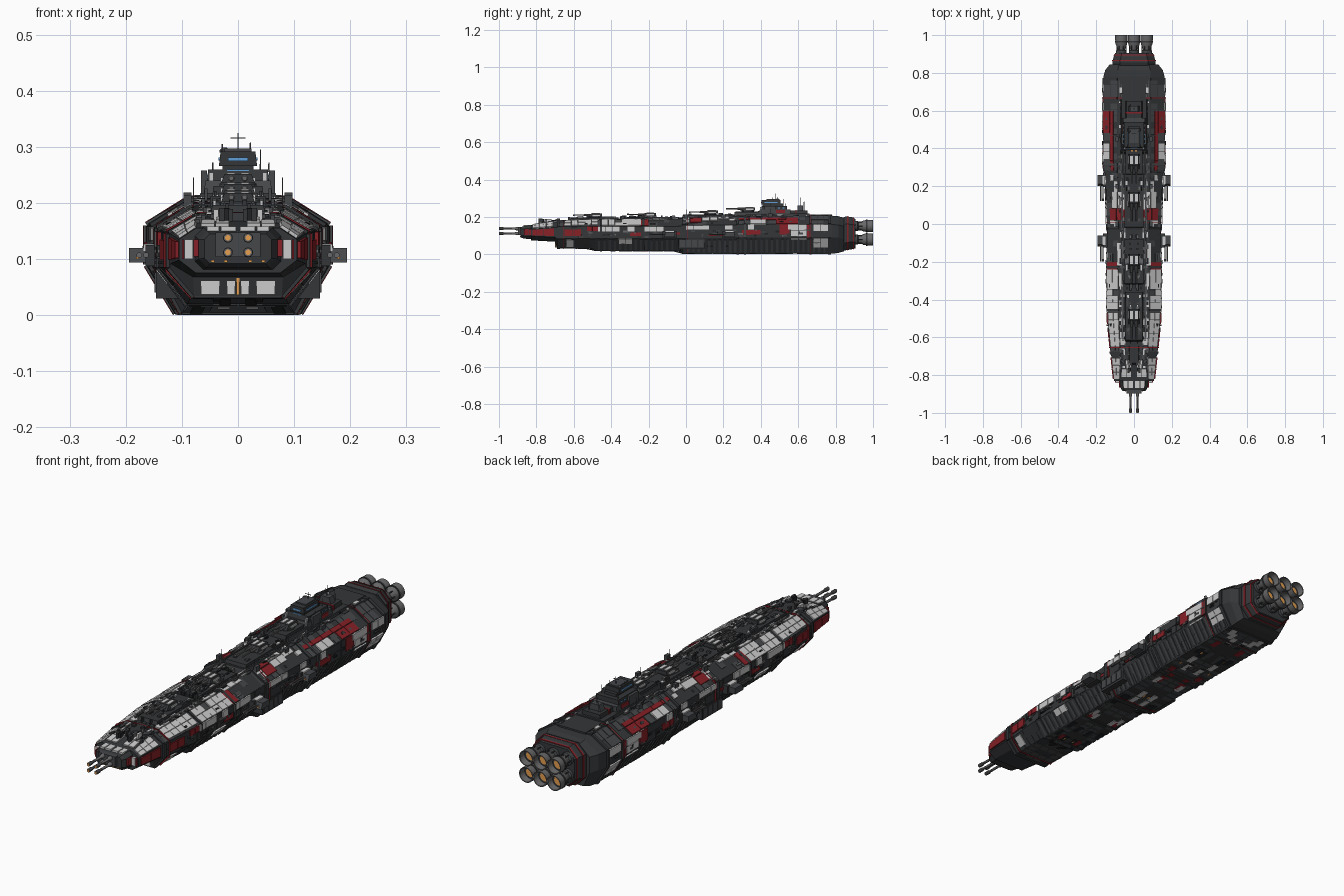
import bpy, bmesh, math, random
from mathutils import Vector, Matrix
random.seed(7)
COL = {'dark': (.035, .037, .04), 'mid': (.06, .063, .068), 'black': (.015, .016, .018), 'white': (.52, .52, .51),
       'red': (.24, .015, .02), 'orange': (.8, .35, .08), 'blue': (.12, .35, .7), 'steel': (.14, .14, .145)}
mats, parts = {}, {}
for k, c in COL.items():
    mats[k] = bpy.data.materials.new(k)
    mats[k].diffuse_color = (*c, 1)

def part(name, col):
    return parts.setdefault((name, col), bmesh.new())

def prism(bm, rings, closed=False):
    """Skin a list of equal point rings, capping the ends."""
    vs = [[bm.verts.new(p) for p in r] for r in rings]
    n = len(vs[0])
    for a, b in zip(vs, vs[1:] + (vs[:1] if closed else [])):
        for i in range(n):
            bm.faces.new((a[i], a[(i+1) % n], b[(i+1) % n], b[i]))
    if not closed:
        bm.faces.new(vs[0]); bm.faces.new(vs[-1])

def box(name, col, x0, x1, y0, y1, z0, z1, mirror=False, taper=0, rake=0):
    """Box; taper narrows the top in x, rake pulls the top front edge back."""
    for s in ((1, -1) if mirror else (1,)):
        lo = [(s*x, y, z0) for x, y in ((x0, y0), (x1, y0), (x1, y1), (x0, y1))]
        hi = [(s*x, y, z1) for x, y in ((x0+taper, y0+rake), (x1-taper, y0+rake), (x1-taper, y1), (x0+taper, y1))]
        prism(part(name, col), [lo, hi])

def lathe(name, col, centre, prof, n=12, axis='Y', closed=False):
    """Revolve (radius, distance) pairs around an axis through centre."""
    rings = []
    for r, d in prof:
        ring = []
        for i in range(n):
            a = 2*math.pi*(i+.5)/n
            u, v = r*math.cos(a), r*math.sin(a)
            ring.append(Vector(centre) + Vector((u, d, v) if axis == 'Y' else (u, v, d)))
        rings.append(ring)
    prism(part(name, col), rings, closed)

# Hull stations: y, bottom half width, bottom z, side half width, side low z, side high z, deck half width, deck z
ST = [(-.83, .075, .075, .105, .098, .135, .075, .155), (-.70, .08, .068, .12, .092, .145, .07, .175),
      (-.69, .078, .034, .122, .085, .145, .07, .175), (-.5, .085, .03, .14, .085, .15, .08, .184),
      (-.485, .09, .02, .14, .085, .15, .08, .184), (-.25, .09, .018, .143, .085, .15, .08, .187),
      (-.03, .09, .018, .138, .085, .15, .08, .19), (-.02, .1, .005, .143, .085, .155, .08, .193),
      (.25, .103, .004, .15, .088, .157, .085, .2), (.31, .11, .004, .162, .09, .16, .088, .203),
      (.78, .11, .004, .162, .09, .16, .088, .207), (.815, .108, .008, .152, .09, .157, .086, .204),
      (.845, .1, .017, .128, .08, .15, .08, .195)]

def half(st):
    _, wb, zb, wm, z1, z2, wt, zt = st
    return [(0, zb), (wb, zb), (wm, z1), (wm, z2), (wt, zt), (0, zt)]

def hull_pt(y, s):
    """Point on the hull at y; s runs 0 (keel) .. 5 (deck centre)."""
    i = max(0, min(len(ST)-2, sum(st[0] <= y for st in ST)-1))
    f = (y-ST[i][0])/(ST[i+1][0]-ST[i][0])
    h = [Vector(a).lerp(Vector(b), f) for a, b in zip(half(ST[i]), half(ST[i+1]))]
    k = min(4, int(s+1e-6))
    p = h[k].lerp(h[k+1], s-k)
    return Vector((p.x, y, p.y))

def plate(name, col, y0, y1, s0, s1, t=.004):
    """Raised plate lying on one hull facet, on both sides."""
    q = [hull_pt(y0, s0), hull_pt(y1, s0), hull_pt(y1, s1), hull_pt(y0, s1)]
    n = (q[2]-q[0]).cross(q[3]-q[1]).normalized()
    if n.dot(Vector((q[0].x+q[2].x, 0, q[0].z+q[2].z-.21))) < 0:
        n = -n
    if s1 <= 1.01:
        t = min(t, .0035)
    for m in (1, -1):
        prism(part(name, col), [[((p+n*d).x*m, (p+n*d).y, (p+n*d).z) for p in q] for d in (-.003, t)])

def field(name, col, y0, y1, s0, s1, ny, ns, prob=1., t=.004, gap=.0018):
    for i in range(ny):
        for j in range(ns):
            if random.random() < prob:
                a, b = y0+(y1-y0)*i/ny, y0+(y1-y0)*(i+1)/ny
                c, d = s0+(s1-s0)*j/ns, s0+(s1-s0)*(j+1)/ns
                plate(name, col, a+gap/2, b-gap/2, c+.015, d-.015, t+random.random()*.0012)

# Main hull
prism(part('main_hull', 'dark'), [[(x, st[0], z) for x, z in half(st)[:-1] if x] +
      [(-x, st[0], z) for x, z in reversed(half(st)) if x] for st in ST])
# Base plating of dark tiles over every facet
for s in range(5):
    field('hull_tiles', 'mid' if s in (0, 3) else 'dark', -.68, .77, s, s+1, 44, 2, .5, .0012)
# Frame rings and red trim lines
for y, w, c in ((-.69, .016, 'dark'), (-.46, .01, 'dark'), (-.235, .012, 'dark'), (-.02, .02, 'dark'), (.27, .014, 'dark'),
                (.31, .01, 'mid'), (.66, .012, 'dark'), (.665, .004, 'red'), (.76, .014, 'dark'), (-.655, .004, 'red'), (.005, .004, 'red')):
    for s in range(5):
        plate('frame_rings', c, y, y+w, s, s+1, .007 if c == 'red' else .006)
# Vertical ribs on the lower flanks
for i in range(44):
    y = -.47+i*.028
    if not -.06 < y < 0:
        plate('flank_ribs', 'mid', y, y+.012, 1.08, 1.9, .004)
# White, red armour: y0, y1, s0, s1, rows along y, rows around, fill
W = [(-.82, -.71, 3.05, 4, 3, 2, 1), (-.81, -.72, 4.1, 4.8, 2, 2, .9), (-.65, -.47, 3.1, 4, 5, 2, .95), (-.45, -.24, 3, 4, 6, 2, .95),
     (-.47, -.12, 2.55, 3, 9, 1, .9), (-.64, -.5, 4, 4.4, 4, 1, .7), (-.44, -.26, 4, 4.3, 5, 1, .7), (-.22, -.1, 3.45, 4.25, 3, 2, .8),
     (.085, .17, 3.5, 4.4, 2, 2, 1), (.17, .26, 3.4, 4, 3, 2, .7), (-.05, .02, 3.3, 4, 2, 2, .5), (.3, .47, 3, 3.5, 4, 1, .8),
     (.33, .58, 2.6, 3, 7, 1, .6), (.56, .645, 1.9, 2.0, 2, 1, 1), (.56, .645, 2.1, 3, 2, 2, 1), (.68, .755, 4.4, 4.85, 1, 1, 1),
     (.68, .76, 1.4, 2, 2, 2, .8), (.68, .76, 2, 3, 2, 2, .8), (.0, .25, 2.65, 3, 6, 1, .5), (-.68, -.6, 1.2, 1.9, 2, 1, .8), (-.4, -.25, 1.6, 2, 4, 1, .7)]
R = [(-.82, -.705, 2.1, 2.9, 2, 1, 1), (-.65, -.56, 2.2, 2.8, 2, 1, 1), (-.56, -.47, 2.6, 3, 3, 1, .8), (.02, .083, 3.3, 4.4, 1, 2, 1),
     (.27, .6, 3.5, 3.75, 5, 1, 1), (.48, .6, 3, 3.5, 2, 1, 1), (.645, .66, 2, 3, 1, 2, 1), (-.25, -.2, 3, 3.9, 1, 1, 1),
     (-.12, -.03, 2.3, 2.5, 2, 1, 1), (.12, .3, 2.15, 2.3, 3, 1, .9), (.3, .4, 2.2, 2.6, 2, 1, 1), (.5, .555, 2.2, 3, 1, 1, 1), (-.3, -.24, 2.2, 2.5, 1, 1, 1)]
for a in W:
    field('white_armour', 'white', *a, t=.0055)
for a in R:
    field('red_armour', 'red', *a, t=.005)
# Belly panels
for i in range(40):
    y, s = random.uniform(-.6, .72), random.uniform(.05, .75)
    c = random.choice(['white', 'red', 'black', 'black', 'mid', 'orange'])
    k = .3 if c == 'orange' else 1
    plate('belly_panels', c, y, y+.05*k, s, s+.22*k, .0025)

# Bow block, its plating and the four long guns
def octo(y, w, z0, z1, c):
    return [(w-c, y, z0), (w, y, z0+c), (w, y, z1-c), (w-c, y, z1), (c-w, y, z1), (-w, y, z1-c), (-w, y, z0+c), (c-w, y, z0)]
prism(part('bow_block', 'dark'), [octo(-.82, .078, .08, .157, .015), octo(-.87, .07, .085, .15, .015), octo(-.885, .06, .092, .145, .01)])
for x0, x1 in ((.004, .03), (.034, .055)):
    box('bow_armour', 'white', x0, x1, -.868, -.83, .14, .158, True)
box('bow_side_armour', 'red', .06, .079, -.865, -.83, .105, .135, True)
box('bow_cheek', 'white', .08, .095, -.842, -.82, .1, .135, True)
box('bow_cheek_trim', 'red', .096, .1, -.84, -.82, .1, .135, True)
box('bow_gun_mount', 'mid', -.04, .04, -.898, -.87, .104, .147)
for x in (-.018, .018):
    for z in (.112, .138):
        lathe('bow_guns', 'steel', (x, 0, z), [(.009, -.88), (.009, -.91), (.0055, -.915), (.0055, -.975), (.008, -.977), (.008, -.999)], 10)
        lathe('gun_muzzles', 'orange', (x, 0, z), [(.005, -.99), (.005, -1)], 10)
for x in (-.045, -.022, .022, .045):
    box('bow_lights', 'orange', x-.003, x+.003, -.888, -.88, .094, .098)
# Lower bow face
for x0, x1 in ((.005, .02), (.033, .066)):
    box('chin_armour', 'white', x0, x1, -.698, -.685, .037, .066, True)
box('chin_light', 'orange', -.003, .003, -.7, -.685, .036, .066)

# Spine decks, stepping up toward the tower
for y0, y1, w, z in ((-.75, -.64, .03, .183), (-.63, -.36, .052, .196), (-.33, -.08, .055, .2), (-.03, .28, .055, .212), (.25, .4, .05, .23), (.65, .78, .07, .214)):
    box('spine_decks', 'dark', -w, w, y0, y1, .16, z, taper=.006, rake=.015)
    box('spine_rails', 'mid', w+.004, w+.01, y0+.01, y1-.01, .17, z-.004, True)
# Deck greebles
for i in range(230):
    y, x = random.uniform(-.78, .76), random.uniform(.012, .08)
    z = hull_pt(y, 4.5).z
    if x < .045:
        z = .183 if y < -.63 else .196 if y < -.34 else .2 if y < -.03 else .212
    if y > .28 and x < .06:
        continue
    a, b, h = random.uniform(.003, .009), random.uniform(.004, .016), random.uniform(.003, .009)
    box('deck_fittings', random.choice(['dark', 'mid', 'mid', 'steel', 'black', 'white']), x-a, x+a*.7, y-b, y+b, z-.02, z+h, True)
for x in (.062, .068):
    for y0, y1 in ((-.6, -.26), (-.2, .24), (.32, .74)):
        lathe('deck_pipes', 'steel', (x, 0, hull_pt((y0+y1)/2, 4.5).z+.005), [(.0022, y0), (.0022, y1)], 6)
        lathe('deck_pipes', 'steel', (-x, 0, hull_pt((y0+y1)/2, 4.5).z+.005), [(.0022, y0), (.0022, y1)], 6)

# Main turrets along the spine
for y, z in ((-.49, .196), (-.2, .2), (.13, .212), (.33, .23)):
    lathe('turret_rings', 'mid', (0, y, z), [(.034, -.01), (.034, .004), (.028, .007)], 16, 'Z')
    box('turret_houses', 'dark', -.03, .03, y-.04, y+.04, z+.006, z+.022, taper=.006, rake=.022)
    box('turret_roofs', 'white', .005, .02, y-.012, y+.03, z+.02, z+.0245, True)
    box('turret_cheeks', 'white', .024, .031, y-.01, y+.03, z+.007, z+.015, True)
    for x in (-.012, .012):
        lathe('turret_guns', 'steel', (x, y, z+.014), [(.006, -.02), (.006, -.055), (.0032, -.058), (.0032, -.105), (.0045, -.106), (.0045, -.115)], 8)

# Side sponson guns
for y in (.23, -.09):
    box('sponson_arms', 'dark', .13, .165, y-.035, y+.04, .088, .125, True)
    box('sponson_turrets', 'mid', .158, .194, y-.028, y+.03, .094, .12, True, rake=.01)
    box('sponson_roofs', 'white', .15, .168, y-.02, y+.025, .11, .1265, True)
    box('sponson_lights', 'orange', .176, .182, y-.03, y-.02, .1, .104, True)
    for x in (.164, .176, -.164, -.176):
        lathe('sponson_guns', 'steel', (x, y, .107), [(.0035, 0), (.0035, -.095), (.005, -.097), (.005, -.108)], 8)
# Flank bays and small side fittings
box('flank_bays', 'dark', .1, .146, -.04, .1, .03, .082, True)
for i in range(4):
    box('bay_doors', 'mid', .14, .149, -.033+i*.033, -.006+i*.033, .04, .076, True)
for i in range(90):
    y, s = random.uniform(-.6, .74), random.choice([2.1, 2.25, 2.4, 2.5, 3.2])
    plate('flank_fittings', random.choice(['mid', 'black', 'steel', 'dark']), y, y+random.uniform(.006, .03), s, s+random.uniform(.05, .15), random.uniform(.004, .008))
for y, z in ((.0, .2), (.2, .2), (.45, .205)):
    box('point_defence', 'mid', .083, .097, y-.012, y+.012, .17, z+.014, True)
    box('whip_masts', 'steel', .0785, .08, y, y+.0015, .19, z+.04, True)

# Command tower
box('tower_base', 'dark', -.075, .075, .36, .66, .19, .218, taper=.008, rake=.02)
box('tower_lower', 'mid', -.062, .062, .385, .56, .21, .24, taper=.004, rake=.01)
box('tower_middle', 'dark', -.056, .056, .4, .54, .235, .26, taper=.003, rake=.008)
box('tower_armour', 'white', .044, .052, .395, .41, .224, .254, True)
box('tower_side_armour', 'red', .05, .062, .43, .53, .222, .238, True)
box('tower_wings', 'mid', .055, .066, .42, .48, .215, .258, True)
box('tower_neck', 'dark', -.028, .028, .41, .52, .255, .272)
box('bridge', 'dark', -.034, .034, .405, .505, .266, .292, taper=.003)
box('bridge_roof', 'mid', -.024, .024, .43, .5, .29, .297)
box('bridge_windows', 'blue', -.018, .018, .402, .41, .275, .281)
box('bridge_side_windows', 'blue', .03, .0345, .42, .49, .276, .281, True)
box('lower_windows', 'blue', -.02, .02, .405, .415, .257, .26)
box('tower_lamps', 'orange', .006, .016, .385, .4, .226, .232, True)
for i in range(5):
    box('tower_ports', 'blue', .05, .0565, .42+i*.024, .43+i*.024, .246, .25, True)
box('aft_house', 'dark', -.045, .045, .54, .65, .21, .236, taper=.004)
box('aft_house_trim', 'red', -.047, .047, .585, .592, .21, .238)
box('aft_radar', 'mid', -.03, .03, .595, .625, .23, .262, taper=.01)
# Antennas
for x, y, z0, z1 in ((0, .48, .29, .325), (.022, .49, .29, .308), (-.028, .46, .285, .305), (.04, .52, .25, .295), (-.045, .53, .25, .272),
                     (0, .61, .255, .305), (.02, .635, .23, .282), (-.02, .63, .23, .28), (.055, .45, .255, .272)):
    lathe('antennas', 'steel', (x, y, 0), [(.0016, z0), (.0012, z1)], 6, 'Z')
box('mast_crossbar', 'steel', -.013, .013, .479, .481, .315, .317)
lathe('sensor_dome', 'mid', (-.024, .49, .29), [(.009, 0), (.009, .004), (.004, .009)], 10, 'Z')

# Stern block and engines
prism(part('stern_block', 'dark'), [octo(.84, .115, .022, .197, .04), octo(.855, .115, .022, .203, .04), octo(.885, .108, .027, .2, .04), octo(.905, .1, .032, .19, .035)])
prism(part('stern_trim', 'red'), [octo(.862, .116, .022, .204, .04), octo(.868, .115, .023, .203, .04)])
prism(part('stern_band', 'red'), [octo(.893, .108, .026, .199, .04), octo(.898, .106, .028, .197, .04)])
for x in (-.067, 0, .067):
    for z in (.08, .152):
        lathe('engine_collars', 'mid', (x, 0, z), [(.028, .89), (.028, .918), (.02, .922)], 20)
        lathe('engine_bells', 'steel', (x, 0, z), [(.017, .91), (.022, .935), (.03, .95), (.033, .975), (.033, 1), (.029, 1), (.027, .965), (.014, .935)], 24, closed=True)
        lathe('engine_hoops', 'dark', (x, 0, z), [(.0345, .962), (.0345, .97)], 24, closed=False)
        lathe('engine_glow', 'orange', (x, 0, z), [(.0265, .963), (.02, .9705)], 20)
        for a in range(6):
            u, v = .024*math.cos(a*math.pi/3), .024*math.sin(a*math.pi/3)
            lathe('engine_struts', 'dark', (x+u, 0, z+v), [(.003, .9), (.003, .955)], 6)

# Turn every collected mesh into an object
for (name, col), bm in parts.items():
    bmesh.ops.recalc_face_normals(bm, faces=bm.faces)
    me = bpy.data.meshes.new(name)
    bm.to_mesh(me); bm.free()
    me.materials.append(mats[col])
    ob = bpy.data.objects.new(name, me)
    bpy.context.collection.objects.link(ob)
    if name in ('engine_bells', 'bow_guns', 'turret_guns'):
        me.shade_smooth()
        me.set_sharp_from_angle(angle=math.radians(35))
